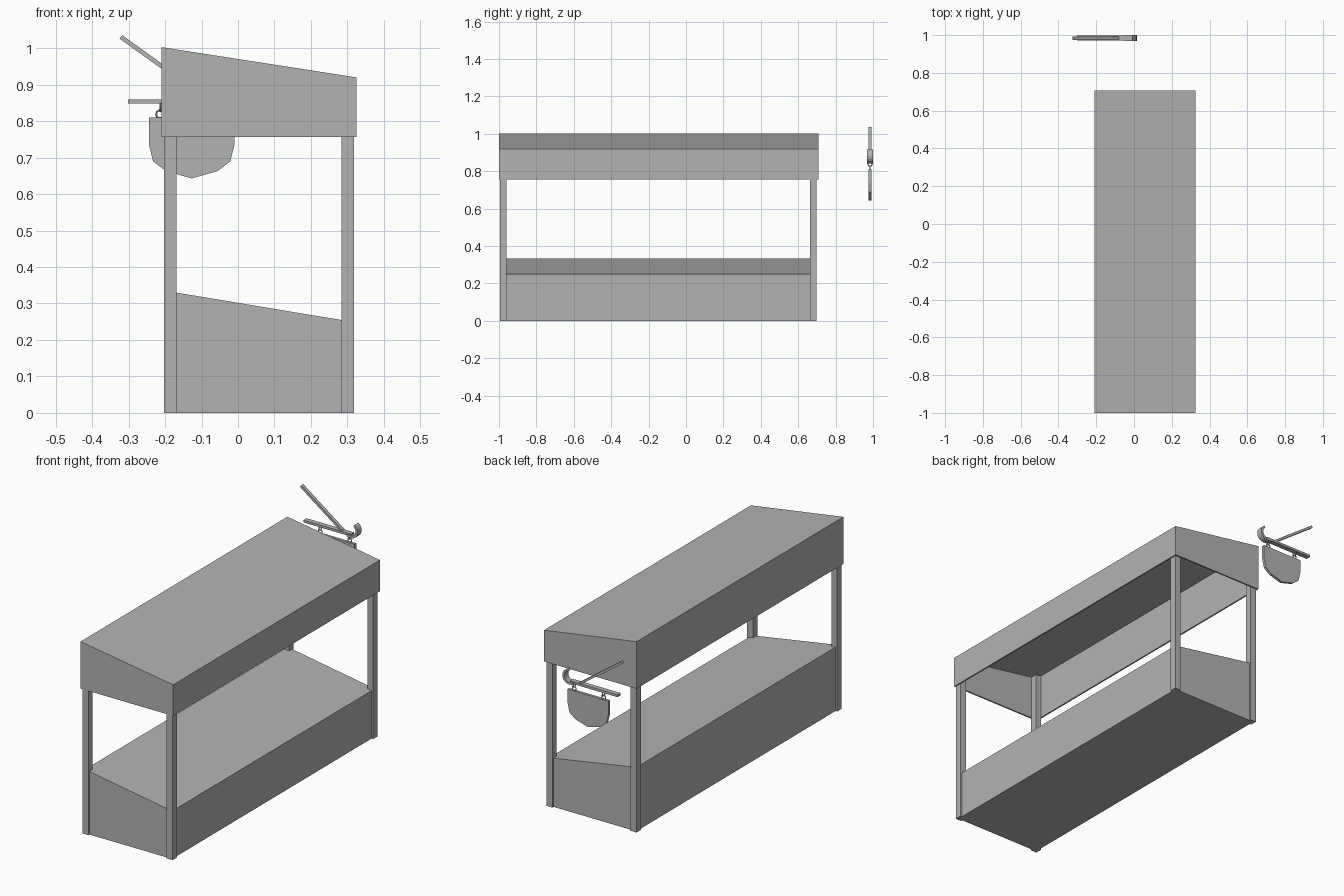
import bpy, bmesh, math
from mathutils import Vector

if "Cube" in bpy.data.objects:
    bpy.data.objects.remove(bpy.data.objects["Cube"])

grey = bpy.data.materials.new("dark_grey")
grey.diffuse_color = (0.45, 0.45, 0.45, 1)
grey.use_nodes = True
grey.node_tree.nodes["Principled BSDF"].inputs["Base Color"].default_value = grey.diffuse_color


def finish(name, bm):
    bmesh.ops.recalc_face_normals(bm, faces=bm.faces[:])
    me = bpy.data.meshes.new(name)
    bm.to_mesh(me)
    bm.free()
    me.materials.append(grey)
    ob = bpy.data.objects.new(name, me)
    bpy.context.collection.objects.link(ob)
    return ob


def prism(name, profile, y0, y1):
    """Extrude an (x, z) outline from y0 to y1."""
    bm = bmesh.new()
    f = bm.faces.new([bm.verts.new((x, y0, z)) for x, z in profile])
    r = bmesh.ops.extrude_face_region(bm, geom=[f])
    moved = [g for g in r["geom"] if isinstance(g, bmesh.types.BMVert)]
    bmesh.ops.translate(bm, verts=moved, vec=(0, y1 - y0, 0))
    return finish(name, bm)


def slab(name, a, b, thick, width):
    """Bar of rectangular section between two (x, z) points."""
    a, b = Vector(a), Vector(b)
    d = (b - a).normalized()
    n = Vector((-d.y, d.x)) * thick / 2
    return prism(name, [a - n, b - n, b + n, a + n], SIGN_Y - width / 2, SIGN_Y + width / 2)


def roof_z(x):
    return 1.003 - (x + 0.21) * 0.155


def counter_z(x):
    return 0.33 - (x + 0.17) * 0.166


# Counter with sloping top
x0, x1 = -0.194, 0.309
prism("counter", [(x0, 0), (x1, 0), (x1, counter_z(x1)), (x0, counter_z(x0))], -0.986, 0.688)

# Corner posts, running up to the underside of the roof
for side, px0, px1 in (("left", -0.203, -0.169), ("right", 0.284, 0.318)):
    for end, py0, py1 in (("front", -0.995, -0.959), ("back", 0.662, 0.698)):
        prism(f"{end}_{side}_post",
              [(px0, 0), (px1, 0), (px1, roof_z(px1) - 0.007), (px0, roof_z(px0) - 0.007)],
              py0, py1)

# Hollow canopy, open underneath
cx0, cx1, cz = -0.21, 0.325, 0.757
canopy = prism("canopy", [(cx0, cz), (cx1, cz), (cx1, roof_z(cx1)), (cx0, roof_z(cx0))], -1.0, 0.708)
bm = bmesh.new()
bm.from_mesh(canopy.data)
bmesh.ops.delete(bm, geom=[f for f in bm.faces if f.normal.z < -0.9], context="FACES_ONLY")
bm.to_mesh(canopy.data)
bm.free()
mod = canopy.modifiers.new("thickness", "SOLIDIFY")
mod.thickness = 0.008
mod.offset = -1
mod.use_even_offset = True

# Sign bracket: horizontal bar and diagonal brace
SIGN_Y = 0.984
slab("sign_bar", (-0.302, 0.854), (-0.026, 0.854), 0.012, 0.026)
slab("sign_brace", (-0.321, 1.031), (-0.083, 0.86), 0.012, 0.018)

# Curled strip at the end of the bar
outer, inner = [], []
for i in range(9):
    a = math.radians(-105 + i * 165 / 8)
    outer.append((-0.025 + 0.04 * math.cos(a), 0.881 + 0.04 * math.sin(a)))
    inner.append((-0.025 + 0.028 * math.cos(a), 0.881 + 0.028 * math.sin(a)))
tail = [(-0.05, 0.855), (-0.05, 0.843)]
prism("sign_bar_curl", outer + inner[::-1] + tail, SIGN_Y - 0.016, SIGN_Y + 0.016)

# Hanging board with faceted lower edge
half = [(0.1175, 0.81), (0.1175, 0.737), (0.106, 0.69), (0.071, 0.663)]
cx = -0.127
outline = [(cx + x, z) for x, z in half] + [(cx, 0.643)] + [(cx - x, z) for x, z in half[::-1]]
prism("sign_board", outline, SIGN_Y - 0.007, SIGN_Y + 0.007)

# Two linked rings on each side carry the board
for side, rx in (("left", -0.213), ("right", -0.043)):
    for part, z, rot in (("lower", 0.819, (math.pi / 2, 0, 0)), ("upper", 0.838, (0, math.pi / 2, 0))):
        bpy.ops.mesh.primitive_torus_add(major_segments=10, minor_segments=5, major_radius=0.011,
                                         minor_radius=0.003, location=(rx, SIGN_Y, z), rotation=rot)
        ring = bpy.context.object
        ring.name = f"{side}_{part}_ring"
        ring.data.materials.append(grey)
